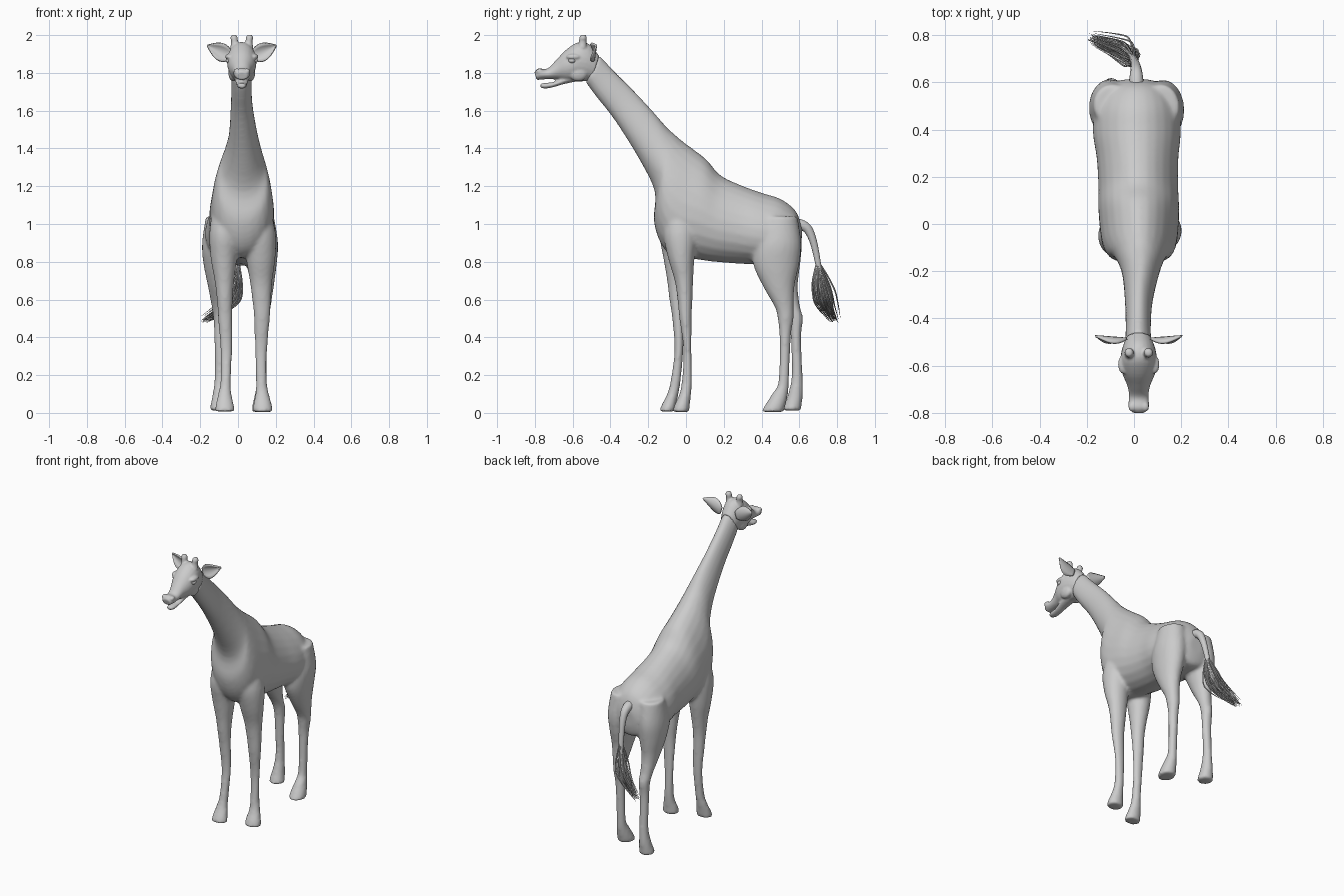
import bpy, bmesh, math, random
from mathutils import Vector

random.seed(4)
grey = bpy.data.materials.new("plain grey")
grey.diffuse_color = (0.6, 0.6, 0.6, 1)


def catmull(rows, steps):
    """Smoothly resample a list of equal-length tuples."""
    out = []
    n = len(rows)
    for i in range(n - 1):
        a, b, c, d = (rows[min(max(i + k, 0), n - 1)] for k in (-1, 0, 1, 2))
        for s in range(steps):
            t = s / steps
            out.append([0.5 * (2 * q + (r - p) * t + (2 * p - 5 * q + 4 * r - w) * t * t
                               + (3 * q - p - 3 * r + w) * t ** 3)
                        for p, q, r, w in zip(a, b, c, d)])
    return out + [list(rows[-1])]


def finish(name, bm):
    mesh = bpy.data.meshes.new(name)
    bmesh.ops.recalc_face_normals(bm, faces=bm.faces)
    bm.to_mesh(mesh)
    bm.free()
    ob = bpy.data.objects.new(name, mesh)
    bpy.context.collection.objects.link(ob)
    mesh.materials.append(grey)
    for p in mesh.polygons:
        p.use_smooth = True
    return ob


def loft(name, rows, egg=0.0, sides=24, steps=4):
    """Rows are (y, z of one edge, y, z of the other edge, centre x, half width)."""
    bm = bmesh.new()
    rings = []
    for ya, za, yb, zb, x, w in catmull(rows, steps):
        ring = []
        for k in range(sides):
            a = 2 * math.pi * k / sides
            c, s = math.cos(a), math.sin(a)
            ring.append(bm.verts.new((x + w * c * (1 - egg * s),
                                      (ya + yb) / 2 + (ya - yb) / 2 * s,
                                      (za + zb) / 2 + (za - zb) / 2 * s)))
        rings.append(ring)
    for r, q in zip(rings, rings[1:]):
        for k in range(sides):
            j = (k + 1) % sides
            bm.faces.new((r[k], r[j], q[j], q[k]))
    bm.faces.new(rings[0])
    bm.faces.new(rings[-1])
    return finish(name, bm)


def leg(name, rows):
    """Rows are (z, front y, back y, centre x, half width)."""
    return loft(name, [(f, z, b, z, x, w) for z, f, b, x, w in rows])


def ball(name, centre, size):
    bm = bmesh.new()
    bmesh.ops.create_uvsphere(bm, u_segments=20, v_segments=12, radius=1)
    bmesh.ops.scale(bm, vec=size, verts=bm.verts)
    bmesh.ops.translate(bm, vec=centre, verts=bm.verts)
    return finish(name, bm)


def fuse(name, parts, voxel, smooth):
    """Blend overlapping parts into one continuous skin."""
    bpy.ops.object.select_all(action='DESELECT')
    for p in parts:
        p.select_set(True)
    ob = parts[0]
    bpy.context.view_layer.objects.active = ob
    bpy.ops.object.join()
    ob.name = name
    m = ob.modifiers.new("skin", 'REMESH')
    m.mode, m.voxel_size, m.use_smooth_shade = 'VOXEL', voxel, True
    m = ob.modifiers.new("soften", 'SMOOTH')
    m.factor, m.iterations = 0.5, smooth
    return ob


# Torso and neck, rump to nape
torso = loft("torso", [
    (.615, .98, .61, .86, .01, .05), (.58, 1.07, .585, .79, .012, .13),
    (.50, 1.133, .50, .78, .012, .175), (.40, 1.165, .38, .785, .012, .185),
    (.28, 1.21, .28, .79, .015, .172), (.18, 1.26, .15, .80, .018, .168),
    (.11, 1.34, .04, .815, .02, .17), (.04, 1.395, -.07, .83, .022, .165),
    (-.02, 1.44, -.135, .90, .023, .155), (-.06, 1.475, -.17, 1.02, .025, .135),
    (-.10, 1.51, -.165, 1.17, .027, .108), (-.165, 1.585, -.243, 1.335, .028, .078),
    (-.27, 1.70, -.375, 1.546, .02, .058), (-.38, 1.81, -.48, 1.68, .018, .053),
    (-.46, 1.895, -.53, 1.75, .018, .055)], egg=.15)

# Legs, top to hoof
front_right = leg("front_leg_right", [
    (1.08, -.10, .03, .10, .07), (.95, -.12, .06, .115, .085), (.82, -.095, .045, .12, .078),
    (.70, -.06, .038, .122, .06), (.60, -.045, .034, .125, .05), (.50, -.035, .03, .127, .042),
    (.33, -.013, .029, .122, .033), (.17, -.022, .032, .124, .029), (.10, -.035, .027, .128, .036),
    (.04, -.062, .02, .13, .050), (.005, -.072, .018, .131, .054)])
front_left = leg("front_leg_left", [
    (1.08, -.11, .02, -.065, .07), (.95, -.14, .04, -.072, .08), (.82, -.12, .03, -.075, .07),
    (.70, -.10, .01, -.072, .052), (.60, -.088, -.005, -.07, .042), (.50, -.073, -.01, -.068, .038),
    (.33, -.061, -.014, -.062, .031), (.17, -.082, -.028, -.065, .028), (.10, -.10, -.04, -.07, .036),
    (.04, -.13, -.053, -.07, .049), (.008, -.142, -.058, -.07, .052)])
rear_right = leg("rear_leg_right", [
    (1.04, .40, .59, .11, .08), (.90, .36, .61, .122, .09), (.79, .355, .60, .125, .08),
    (.675, .405, .575, .13, .06), (.56, .47, .57, .13, .043), (.50, .485, .57, .128, .038),
    (.40, .495, .555, .125, .031), (.17, .49, .545, .125, .028), (.10, .455, .54, .125, .036),
    (.04, .418, .527, .125, .049), (.005, .398, .517, .125, .052)])
rear_left = leg("rear_leg_left", [
    (1.04, .42, .59, -.09, .08), (.90, .37, .613, -.102, .088), (.79, .40, .605, -.105, .078),
    (.675, .455, .592, -.105, .055), (.57, .52, .602, -.10, .041), (.50, .545, .619, -.095, .036),
    (.40, .555, .61, -.095, .031), (.20, .56, .617, -.095, .028), (.10, .54, .619, -.098, .036),
    (.04, .52, .612, -.10, .046), (.012, .508, .61, -.10, .049)])
fuse("body", [torso, front_right, front_left, rear_right, rear_left], .011, 5)

# Head: skull, lower jaw, brows, nostrils and horns
CX = .02
parts = [loft("skull", [
    (-.46, 1.89, -.50, 1.76, CX, .052), (-.51, 1.95, -.545, 1.755, CX, .07),
    (-.57, 1.962, -.59, 1.755, CX, .078), (-.635, 1.922, -.63, 1.755, CX, .07),
    (-.69, 1.865, -.67, 1.765, CX, .05), (-.735, 1.822, -.715, 1.768, CX, .041),
    (-.78, 1.824, -.76, 1.765, CX, .044), (-.803, 1.805, -.79, 1.762, CX, .03)]),
    loft("jaw", [
        (-.58, 1.80, -.58, 1.755, CX, .04), (-.65, 1.775, -.65, 1.74, CX, .034),
        (-.70, 1.752, -.70, 1.725, CX, .028), (-.745, 1.747, -.745, 1.717, CX, .026),
        (-.77, 1.742, -.77, 1.722, CX, .016)])]
for s in (-1, 1):
    parts += [
        ball("brow", (CX + s * .066, -.595, 1.885), (.022, .04, .016)),
        ball("cheek", (CX + s * .045, -.57, 1.80), (.026, .05, .045)),
        ball("nostril", (CX + s * .028, -.775, 1.808), (.016, .02, .016)),
        loft("horn", [(-.525, 1.93, -.575, 1.93, CX + s * .036, .026),
                      (-.527, 1.965, -.567, 1.965, CX + s * .038, .018),
                      (-.525, 1.985, -.565, 1.985, CX + s * .041, .02),
                      (-.532, 2.002, -.558, 2.002, CX + s * .041, .013)])]
fuse("head", parts, .006, 3)

# Eyes and cupped ears
for s, side in ((-1, "left"), (1, "right")):
    ball("eye_" + side, (CX + s * .069, -.603, 1.865), (.016, .02, .014))
    bm = bmesh.new()
    rows = []
    for i in range(11):
        u = i / 10
        w = .042 * math.sin(math.pi * (.12 + .88 * u) ** .9) + .002
        rows.append([bm.verts.new((CX + s * (.055 + .128 * u) - s * v * w * .3,
                                   -.475 - .024 * v * v * math.sin(math.pi * u) - .01 * (1 - u),
                                   1.89 + .055 * u ** 1.2 + v * w))
                     for v in (-1, -.66, -.33, 0, .33, .66, 1)])
    for r, q in zip(rows, rows[1:]):
        for k in range(6):
            bm.faces.new((r[k], r[k + 1], q[k + 1], q[k]))
    ear = finish("ear_" + side, bm)
    m = ear.modifiers.new("thickness", 'SOLIDIFY')
    m.thickness, m.offset = .009, 0


def strands(name, splines, depth, res):
    """Tapered round strands; each point is (position, radius factor)."""
    cu = bpy.data.curves.new(name, 'CURVE')
    cu.dimensions, cu.bevel_depth, cu.bevel_resolution = '3D', depth, res
    cu.use_fill_caps = True
    cu.resolution_u = 5
    for pts in splines:
        sp = cu.splines.new('NURBS')
        sp.points.add(len(pts) - 1)
        for p, (co, r) in zip(sp.points, pts):
            p.co, p.radius = (*co, 1), r
        sp.order_u, sp.use_endpoint_u = 3, True
    cu.materials.append(grey)
    ob = bpy.data.objects.new(name, cu)
    bpy.context.collection.objects.link(ob)


# Tail and its hair tuft
strands("tail", [[((.01, .57, 1.0), 1.5), ((.01, .63, 1.0), 1.3), ((.008, .67, .93), .95),
                  ((.0, .695, .82), .75), ((-.01, .715, .70), .6)]], .022, 3)
hairs = []
for i in range(110):
    off = Vector((random.gauss(0, 1), random.gauss(0, 1), random.gauss(0, 1))) * .5
    end = random.uniform(.45, 1)
    path = [Vector((0, .70, .78)) + off * .008,
            Vector((-.012, .712, .66)) + off * .04,
            Vector((-.045, .735, .57)) + off * .04,
            Vector((-.045, .735, .57)).lerp(Vector((-.19, .785, .485)), end) + off * .022]
    hairs.append(list(zip(path, (1, 1.3, 1, .2))))
strands("tail_tuft", hairs, .0035, 0)
